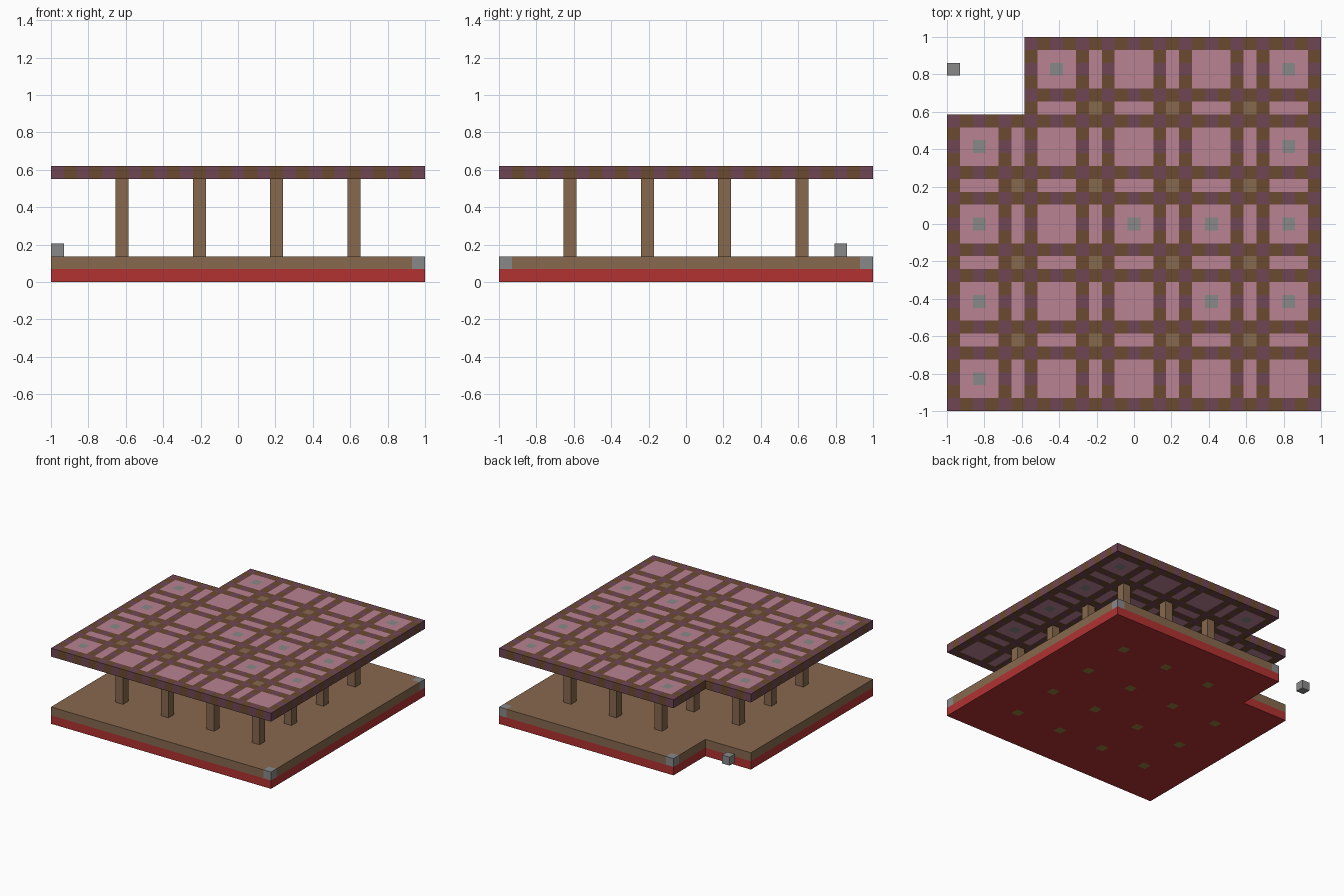
import bpy
import bmesh
import math
from mathutils import Vector

cube = bpy.data.objects.get("Cube")
if cube:
    bpy.data.objects.remove(cube, do_unlink=True)

N = 29                 # blocks along each side
U = 2 / N              # block size
NOTCH = 6              # blocks missing at the back right corner
POSTS = (5, 11, 17, 23)


def material(name, rgb):
    lin = [((v / 255 + 0.055) / 1.055) ** 2.4 for v in rgb] + [1]
    m = bpy.data.materials.new(name)
    m.use_nodes = True
    m.diffuse_color = lin
    node = m.node_tree.nodes["Principled BSDF"]
    node.inputs["Base Color"].default_value = lin
    node.inputs["Roughness"].default_value = 0.9
    return m


COLOURS = {
    "red": (178, 50, 50),
    "tan": (135, 104, 78),
    "pink": (184, 130, 146),
    "purple": (112, 70, 84),
    "brown": (107, 74, 48),
    "grey": (137, 137, 137),
    "olive": (150, 125, 60),
}
NAMES = list(COLOURS)
MATS = [material(n, c) for n, c in COLOURS.items()]


def in_notch(i, j):
    return i < NOTCH and j >= N - NOTCH


def finish(name, bm):
    bmesh.ops.recalc_face_normals(bm, faces=bm.faces[:])
    mesh = bpy.data.meshes.new(name)
    bm.to_mesh(mesh)
    bm.free()
    obj = bpy.data.objects.new(name, mesh)
    bpy.context.collection.objects.link(obj)
    return obj


def slab(name, level, rule):
    """One-block-thick notched plate, coloured block by block."""
    bm = bmesh.new()
    bmesh.ops.create_grid(bm, x_segments=N, y_segments=N, size=1)

    def cell(p):
        return math.floor((p.x + 1) / U), math.floor((p.y + 1) / U)

    gone = [f for f in bm.faces if in_notch(*cell(f.calc_center_median()))]
    bmesh.ops.delete(bm, geom=gone, context='FACES')
    bmesh.ops.translate(bm, verts=bm.verts[:], vec=(0, 0, level * U))
    top = bmesh.ops.extrude_face_region(bm, geom=bm.faces[:], use_keep_orig=True)
    verts = [g for g in top["geom"] if isinstance(g, bmesh.types.BMVert)]
    bmesh.ops.translate(bm, verts=verts, vec=(0, 0, U))
    bmesh.ops.recalc_face_normals(bm, faces=bm.faces[:])
    for f in bm.faces:
        inside = f.calc_center_median() - f.normal * U / 2
        f.material_index = NAMES.index(rule(*cell(inside)))
    obj = finish(name, bm)
    for m in MATS:
        obj.data.materials.append(m)
    return obj


def block(name, i, j, level, height, colour):
    """Upright square block on one grid cell."""
    bm = bmesh.new()
    bmesh.ops.create_cube(bm, size=U)
    bmesh.ops.scale(bm, verts=bm.verts[:], vec=(1, 1, height))
    centre = Vector(((i + 0.5) * U - 1, (j + 0.5) * U - 1, (level + height / 2) * U))
    bmesh.ops.translate(bm, verts=bm.verts[:], vec=centre)
    obj = finish(name, bm)
    obj.data.materials.append(MATS[NAMES.index(colour)])


# Lower foundation, with marks below the posts
def foundation_rule(i, j):
    return "olive" if i in POSTS and j in POSTS else "red"


# Floor with grey corner blocks
def floor_rule(i, j):
    corners = ((N - 1, 0), (N - 1, N - 1), (NOTCH, N - 1))
    return "grey" if (i, j) in corners else "tan"


# Roof: lattice of beams around pink panels, some with a grey centre
LIGHTS = {2: (2,), 8: (2, 20, 26), 14: (2, 14, 20, 26), 20: (2, 26), 26: (8, 26)}


def roof_rule(i, j):
    if i % 6 in (0, 4) or j % 6 in (0, 4):
        return "purple" if (i + j) % 2 == 0 else "brown"
    if i in POSTS and j in POSTS:
        return "tan"
    return "grey" if i in LIGHTS.get(j, ()) else "pink"


slab("foundation", 0, foundation_rule)
slab("floor", 1, floor_rule)
slab("roof", 8, roof_rule)

# Posts between floor and roof
for i in POSTS:
    for j in POSTS:
        if not in_notch(i, j):
            block("post", i, j, 2, 6, "tan")

# Loose block beside the notch
block("loose_block", 0, 26, 2, 1, "grey")
